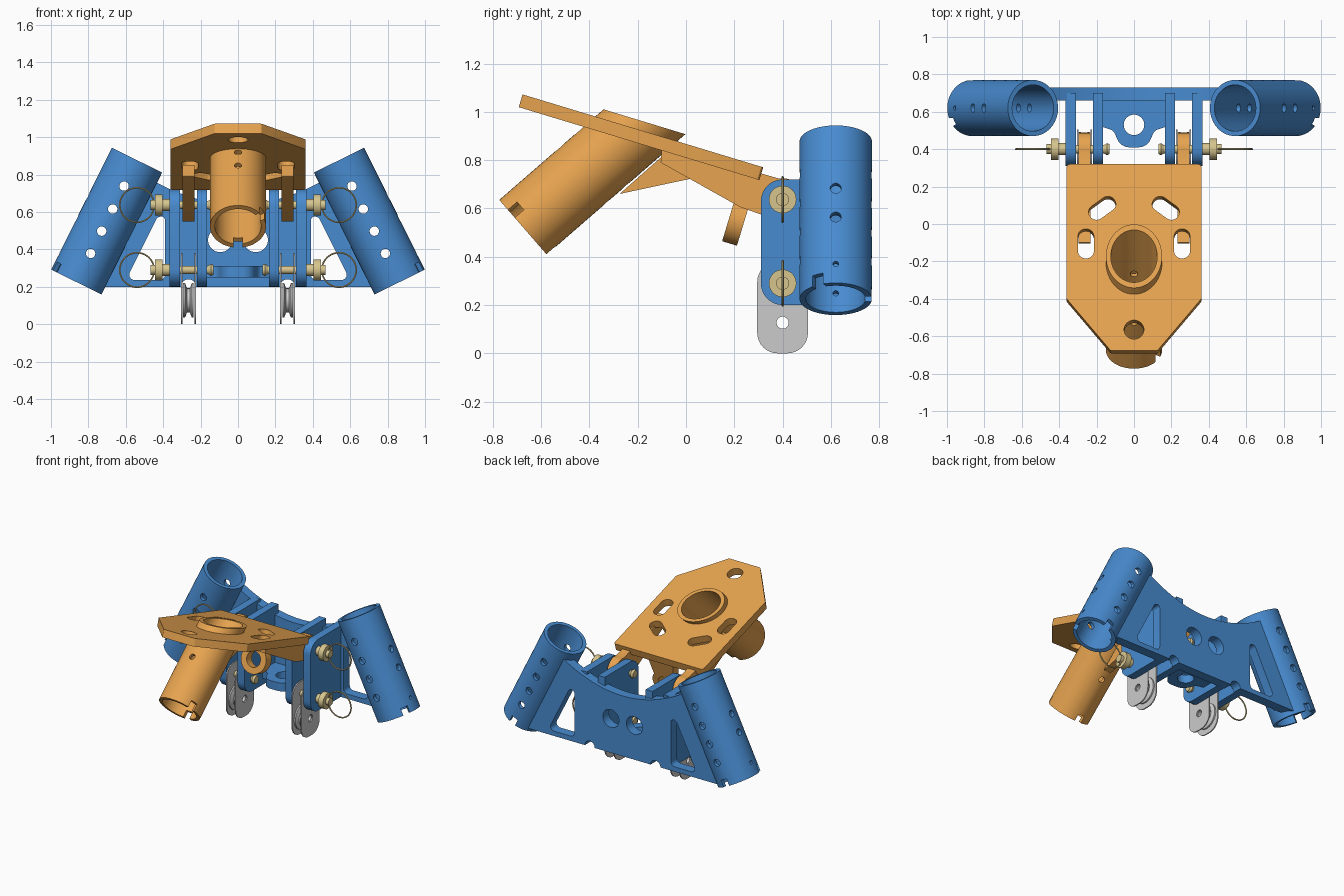
import bpy, bmesh, math
from math import sin, cos, pi, radians
from mathutils import Matrix, Vector

if "Cube" in bpy.data.objects:
    bpy.data.objects.remove(bpy.data.objects["Cube"])

def material(name, col):
    m = bpy.data.materials.new(name)
    m.diffuse_color = (*col, 1)
    m.use_nodes = True
    m.node_tree.nodes["Principled BSDF"].inputs["Base Color"].default_value = m.diffuse_color
    return m

BLUE = material("blue", (0.065, 0.26, 0.63))
ORANGE = material("orange", (0.80, 0.37, 0.08))
BRASS = material("brass", (0.68, 0.56, 0.27))
I = Matrix.Identity(4)
# (u, v, w) -> world maps for prisms extruded along x, y or z
AX = {'x': lambda u, v, w: (w, u, v), 'y': lambda u, v, w: (u, w, v), 'z': lambda u, v, w: (u, v, w)}

def finish(name, bm, mat, M):
    bmesh.ops.remove_doubles(bm, verts=bm.verts, dist=1e-5)
    bm.transform(M)
    bmesh.ops.recalc_face_normals(bm, faces=bm.faces)
    me = bpy.data.meshes.new(name)
    bm.to_mesh(me)
    bm.free()
    if mat:
        me.materials.append(mat)
    ob = bpy.data.objects.new(name, me)
    bpy.context.collection.objects.link(ob)
    return ob

def prism(name, pts, axis, a, b, mat=None, M=I):
    bm = bmesh.new()
    lo, hi = [[bm.verts.new(AX[axis](u, v, w)) for u, v in pts] for w in (a, b)]
    bm.faces.new(lo)
    bm.faces.new(hi)
    n = len(pts)
    for i in range(n):
        j = (i + 1) % n
        bm.faces.new((lo[i], lo[j], hi[j], hi[i]))
    return finish(name, bm, mat, M)

def revolve(name, prof, mat=None, M=I, closed=False, n=48):
    # profile of (height, radius) turned about local z
    bm = bmesh.new()
    rows = [[bm.verts.new((r * cos(2 * pi * k / n), r * sin(2 * pi * k / n), t)) for k in range(n)] for t, r in prof]
    for i in range(len(prof) if closed else len(prof) - 1):
        A, B = rows[i], rows[(i + 1) % len(prof)]
        for k in range(n):
            bm.faces.new((A[k], A[(k + 1) % n], B[(k + 1) % n], B[k]))
    return finish(name, bm, mat, M)

def rod(p, axis, r, h=0.5, M=I):
    # round cutter centred at p
    R = {'x': Matrix.Rotation(pi / 2, 4, 'Y'), 'y': Matrix.Rotation(pi / 2, 4, 'X'), 'z': I}[axis]
    return revolve("cutter", [(-h, 0), (-h, r), (h, r), (h, 0)], None, M @ Matrix.Translation(p) @ R, n=32)

def rounded(pts, radii, seg=8):
    out, n = [], len(pts)
    for i in range(n):
        p = Vector(pts[i])
        r = radii[i] if isinstance(radii, (list, tuple)) else radii
        if r <= 0:
            out.append(tuple(p))
            continue
        a, b = Vector(pts[i - 1]) - p, Vector(pts[(i + 1) % n]) - p
        half = a.angle(b) / 2
        d = min(r / math.tan(half), 0.49 * a.length, 0.49 * b.length)
        r = d * math.tan(half)
        a.normalize()
        b.normalize()
        c = p + (a + b).normalized() * r / cos(pi / 2 - half)
        v0, v1 = p + a * d - c, p + b * d - c
        t0 = math.atan2(v0.y, v0.x)
        dt = (math.atan2(v1.y, v1.x) - t0 + pi) % (2 * pi) - pi
        out += [(c.x + r * cos(t0 + dt * k / seg), c.y + r * sin(t0 + dt * k / seg)) for k in range(seg + 1)]
    return out

def rect(cx, cy, w, h, ang=0):
    return [(cx + u * w / 2 * cos(ang) - v * h / 2 * sin(ang), cy + u * w / 2 * sin(ang) + v * h / 2 * cos(ang))
            for u, v in ((-1, -1), (1, -1), (1, 1), (-1, 1))]

def cut(ob, *cutters):
    for c in cutters:
        c.hide_render = True
        m = ob.modifiers.new("cut", 'BOOLEAN')
        m.operation, m.solver, m.object = 'DIFFERENCE', 'EXACT', c
        bpy.context.view_layer.update()
        me = bpy.data.meshes.new_from_object(ob.evaluated_get(bpy.context.evaluated_depsgraph_get()))
        ob.modifiers.clear()
        ob.data = me
        bpy.data.objects.remove(c)
    return ob

def mirrored(ob, name):
    c = ob.copy()
    c.data = ob.data.copy()
    c.name = name
    c.data.transform(Matrix.Scale(-1, 4, (1, 0, 0)))
    c.data.flip_normals()
    bpy.context.collection.objects.link(c)
    return c

def socket(name, M, L, mat):
    # open tube with three notches round its lower end
    t = revolve(name, [(0, .124), (0, .15), (L, .15), (L, .124)], mat, M, closed=True)
    for a in (-30, 90, 210):
        cut(t, prism("cutter", rect(.14, 0, .08, .05), 'z', -.05, .05, None, M @ Matrix.Rotation(radians(a), 4, 'Z')))
    return t

# Leg sockets, splayed sideways
LEG = Matrix.Translation((.864, .62, .225)) @ Matrix.Rotation(radians(-26.4), 4, 'Y')
leg = socket("leg_socket_right", LEG, .728, BLUE)
for t in (.573, .436, .304, .171):
    cut(leg, rod((0, 0, t), 'y', .025, .3, LEG))
for t, r in ((.438, .023), (.305, .023), (.088, .012)):
    cut(leg, rod((0, 0, t), 'x', r, .3, LEG))
mirrored(leg, "leg_socket_left")

# Back plate with dished top edge, windows, holes and bottom notches
top = [(.49 - .98 * k / 24, .64 + .62 * (.49 - .98 * k / 24) ** 2) for k in range(25)]
back = prism("back_plate", [(-.81, .2), (.81, .2)] + top, 'y', .66, .73, BLUE)
for s in (1, -1):
    bore = LEG if s > 0 else Matrix.Translation((-.864, .62, .225)) @ Matrix.Rotation(radians(26.4), 4, 'Y')
    win = rounded([(s * .39, .235), (s * .60, .235), (s * .43, .575), (s * .39, .575)], .03)
    cut(back, rod((0, 0, .36), 'z', .135, .7, bore), prism("cutter", win, 'y', .5, .9),
        rod((s * .095, .7, .45), 'y', .065), rod((s * .265, .7, .2), 'y', .04))

# Lugs and hitch tongue
lug = rounded([(.31, .2), (.70, .2), (.70, .72), (.31, .72)], [.09, 0, 0, .09])
for i, (a, b) in enumerate(((.165, .22), (.31, .367))):
    mirrored(prism(f"lug_right_{i}", lug, 'x', a, b, BLUE), f"lug_left_{i}")
half = [(.17, .68), (.17, .52), (.11, .50), (.07, .41)]
tongue = prism("hitch_tongue", rounded(half + [(-x, y) for x, y in half[::-1]], [0, .0, .04, .07, .07, .04, 0, 0]),
               'z', .25, .31, BLUE)
cut(tongue, rod((0, .53, .28), 'z', .055))

# Tilted deck plate
DECK = Matrix.Translation((0, 0, .867)) @ Matrix.Rotation(radians(-16.85), 4, 'X')
half = [(.36, .334), (.36, -.418), (.125, -.707)]
deck = prism("deck_plate", rounded(half + [(-x, y) for x, y in half[::-1]], .015, 3), 'z', -.055, 0, ORANGE, DECK)
MAST = Matrix.Translation((0, -.675, .522)) @ Matrix.Rotation(radians(-49.03), 4, 'X')
cut(deck, rod((0, 0, .6), 'z', .132, .5, MAST), rod((0, -.59, 0), 'z', .053, .2, DECK))
for s in (1, -1):
    for slot in (rect(s * -.17, .089, .16, .085, s * radians(37)), rect(s * -.257, -.11, .085, .165)):
        cut(deck, prism("cutter", rounded(slot, .041), 'z', -.2, .2, None, DECK))

# Mast socket, trimmed parallel to the deck
mast = socket("mast_socket", MAST, .9, ORANGE)
cut(mast, prism("cutter", rect(0, 0, 2, 2), 'z', .038, 1, None, DECK),
    rod((0, 0, .433), 'y', .02, .3, MAST), rod((0, 0, .326), 'y', .02, .3, MAST))

# Mast gusset, hinge cheeks and centre eye under the deck
prism("mast_gusset", [(-.275, .66), (.015, .722), (.015, .83), (-.06, .85)], 'x', -.03, .03, ORANGE)
arc = [(.4 + .088 * cos(radians(a)), .637 + .088 * sin(radians(a))) for a in range(-110, 101, 10)]
cheek = prism("hinge_cheek_right", [(-.10, .85), (-.105, .79), (.225, .605)] + arc + [(.31, .745)], 'x', .232, .296, ORANGE)
mirrored(cheek, "hinge_cheek_left")
ring = [(.1 * cos(radians(a)), -.242 + .1 * sin(radians(a))) for a in range(-220, 41, 10)]
eye = prism("centre_eye", ring + [(.1, -.05), (-.1, -.05)], 'y', .26, .324, ORANGE, DECK)
cut(eye, rod((0, .29, -.242), 'y', .055, .2, DECK))

# Quick-release pins with pull rings
TURN = Matrix.Rotation(pi / 2, 4, 'Y')
for z, lab in ((.637, "upper"), (.29, "lower")):
    P = Matrix.Translation((0, .4, z))
    pin = revolve(f"{lab}_pin_right", [(.13, 0), (.13, .026), (.145, .032), (.16, .022), (.365, .022), (.365, .032),
                  (.405, .032), (.405, .057), (.445, .057), (.445, .027), (.468, .027), (.468, 0)], BRASS, P @ TURN, n=32)
    mirrored(pin, f"{lab}_pin_left")
    wire = [(.005 * cos(k * pi / 3), .092 + .005 * sin(k * pi / 3)) for k in range(6)]
    pull = revolve(f"{lab}_pull_ring_right", wire, BRASS,
                   Matrix.Translation((.54, .4, z)) @ Matrix.Rotation(pi / 2, 4, 'X'), closed=True)
    mirrored(pull, f"{lab}_pull_ring_left")

# Pulley blocks hanging on the lower pins
side = rounded(rect(.4, .19, .21, .38), .085)
for lab, x in (("outer", .301), ("inner", .229)):
    s = cut(prism(f"pulley_side_{lab}_right", side, 'x', x - .004, x + .004), rod((x, .4, .127), 'x', .025))
    mirrored(s, f"pulley_side_{lab}_left")
wheel = revolve("pulley_wheel_right", [(-.028, .025), (-.028, .092), (-.018, .092), (-.008, .065), (.008, .065),
                (.018, .092), (.028, .092), (.028, .025)], None, Matrix.Translation((.265, .4, .127)) @ TURN, closed=True)
mirrored(wheel, "pulley_wheel_left")

# Smooth round faces, keep edges crisp
for ob in bpy.context.scene.objects:
    ob.select_set(True)
bpy.context.view_layer.objects.active = back
bpy.ops.object.shade_smooth_by_angle(angle=radians(30))
